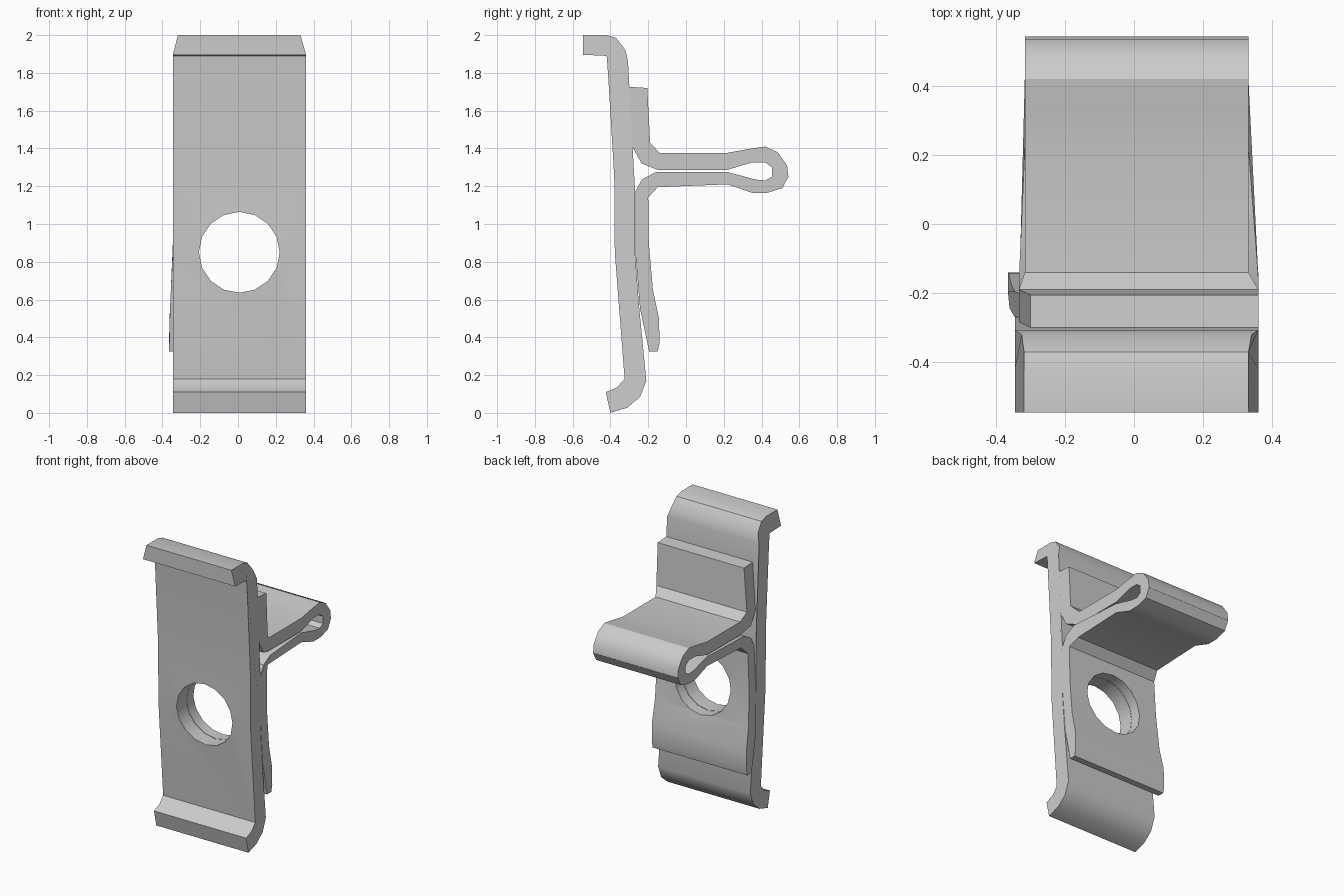
import bpy, bmesh, math

if "Cube" in bpy.data.objects:
    bpy.data.objects.remove(bpy.data.objects["Cube"])


def sheet(name, profile, span):
    """Solid from a closed (y, z) profile; span(y, z) gives its left and right x."""
    bm = bmesh.new()
    left = [bm.verts.new((span(y, z)[0], y, z)) for y, z in profile]
    right = [bm.verts.new((span(y, z)[1], y, z)) for y, z in profile]
    n = len(profile)
    for i in range(n):
        j = (i + 1) % n
        bm.faces.new((left[i], left[j], right[j], right[i]))
    bm.faces.new(left[::-1])
    bm.faces.new(right)
    bmesh.ops.recalc_face_normals(bm, faces=bm.faces)
    me = bpy.data.meshes.new(name)
    bm.to_mesh(me)
    bm.free()
    ob = bpy.data.objects.new(name, me)
    bpy.context.collection.objects.link(ob)
    return ob


def plate_span(y, z):
    # The outer skin of the top hook is narrower than the plate
    if z > 1.97:
        return -0.318, 0.331
    if z > 1.9:
        return -0.325, 0.34
    return -0.345, 0.36


def clip_span(y, z):
    if y > -0.16 and z > 1.1:
        return -0.316, 0.331
    if z > 1.6:
        return -0.30, 0.36
    if z > 1.1:
        return -0.333, 0.36
    return -0.345 - 0.02 * min(1, max(0, (0.87 - z) / 0.42)), 0.36


# Long back plate with a hook at the top and a curled foot
plate = sheet("back_plate", [
    (-0.545, 2.0), (-0.42, 2.0), (-0.37, 1.985), (-0.32, 1.92), (-0.307, 1.86),
    (-0.30, 1.73), (-0.285, 1.45), (-0.27, 1.18), (-0.27, 0.85), (-0.25, 0.58),
    (-0.21, 0.17), (-0.243, 0.085), (-0.31, 0.028), (-0.40, 0.0), (-0.425, 0.11),
    (-0.365, 0.135), (-0.325, 0.18), (-0.377, 0.85), (-0.38, 1.25),
    (-0.413, 1.80), (-0.42, 1.89), (-0.545, 1.896)], plate_span)

# Folded strip: lower tab, pinched loop, upper tab
clip = sheet("folded_clip", [
    (-0.195, 0.325), (-0.15, 0.325), (-0.14, 0.37), (-0.143, 0.50), (-0.175, 0.65),
    (-0.197, 0.90), (-0.20, 1.14), (-0.15, 1.195), (0.22, 1.21), (0.35, 1.165),
    (0.43, 1.165), (0.51, 1.19), (0.542, 1.25), (0.535, 1.31), (0.485, 1.38),
    (0.42, 1.41), (0.33, 1.397), (0.22, 1.377), (-0.14, 1.377), (-0.19, 1.43),
    (-0.205, 1.72), (-0.30, 1.726), (-0.284, 1.41), (-0.235, 1.32), (-0.15, 1.287),
    (0.22, 1.287), (0.35, 1.326), (0.42, 1.326), (0.455, 1.30), (0.455, 1.25),
    (0.42, 1.23), (0.37, 1.235), (0.22, 1.275), (-0.16, 1.275), (-0.235, 1.235),
    (-0.268, 1.17), (-0.268, 0.85), (-0.243, 0.55)], clip_span)

# Round hole through both layers
bpy.ops.mesh.primitive_cylinder_add(vertices=16, radius=0.214, depth=1,
                                    location=(0.007, -0.27, 0.85),
                                    rotation=(math.pi / 2, 0, 0))
cutter = bpy.context.object
cutter.name = "hole_cutter"
cutter.hide_render = True
for ob in (plate, clip):
    bpy.ops.object.select_all(action='DESELECT')
    ob.select_set(True)
    bpy.context.view_layer.objects.active = ob
    mod = ob.modifiers.new("hole", 'BOOLEAN')
    mod.operation = 'DIFFERENCE'
    mod.solver = 'EXACT'
    mod.object = cutter
    bpy.ops.object.modifier_apply(modifier=mod.name)
    bpy.ops.object.shade_smooth_by_angle(angle=math.radians(30))
bpy.data.objects.remove(cutter)
